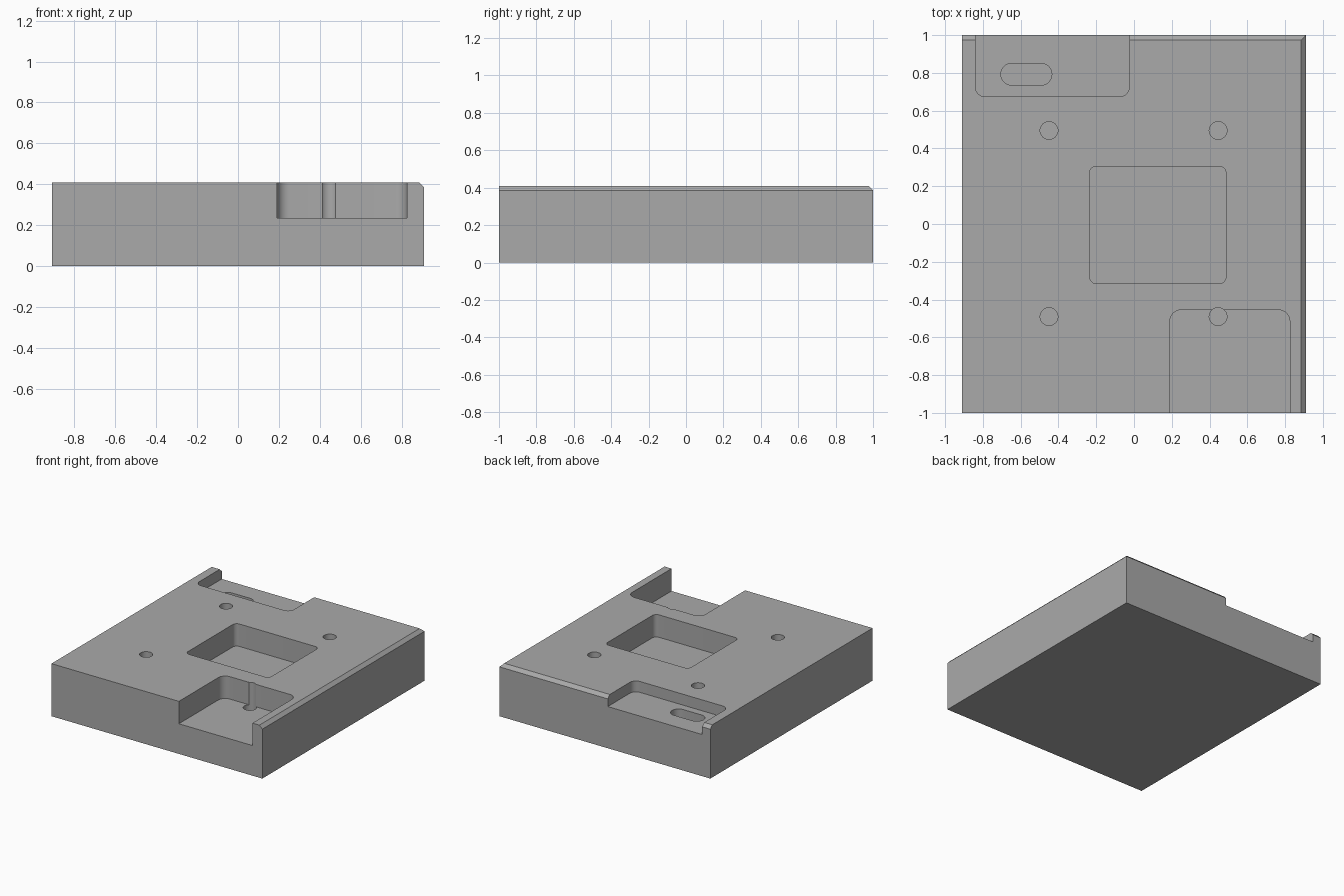
import bpy, bmesh, math

cube = bpy.data.objects.get("Cube")
if cube:
    bpy.data.objects.remove(cube, do_unlink=True)

W, D, H = 0.91, 1.0, 0.41          # half width, half depth, height
GREY = (0.4, 0.4, 0.4, 1)

mat = bpy.data.materials.new("plain grey")
mat.use_nodes = True
mat.diffuse_color = GREY
mat.node_tree.nodes["Principled BSDF"].inputs["Base Color"].default_value = GREY


def add_object(name, bm):
    bmesh.ops.recalc_face_normals(bm, faces=bm.faces[:])
    mesh = bpy.data.meshes.new(name)
    bm.to_mesh(mesh)
    bm.free()
    mesh.materials.append(mat)
    obj = bpy.data.objects.new(name, mesh)
    bpy.context.collection.objects.link(obj)
    return obj


def rounded_cutter(name, x0, x1, y0, y1, floor, radius, steps=8):
    """Upright prism with rounded corners, from the floor to above the block."""
    bm = bmesh.new()
    corners = [(x1 - radius, y1 - radius), (x0 + radius, y1 - radius),
               (x0 + radius, y0 + radius), (x1 - radius, y0 + radius)]
    ring = []
    for quarter, (cx, cy) in enumerate(corners):
        for i in range(steps + 1):
            a = (quarter + i / steps) * math.pi / 2
            ring.append(bm.verts.new((cx + radius * math.cos(a),
                                      cy + radius * math.sin(a), floor)))
    bmesh.ops.remove_doubles(bm, verts=bm.verts[:], dist=0.0005)
    face = bm.faces.new([v for v in ring if v.is_valid])
    top = bmesh.ops.extrude_face_region(bm, geom=[face])["geom"]
    bmesh.ops.translate(bm, vec=(0, 0, H + 0.1 - floor),
                        verts=[v for v in top if isinstance(v, bmesh.types.BMVert)])
    return add_object(name, bm)


# Block with the right and back top edges chamfered
bm = bmesh.new()
bmesh.ops.create_cube(bm, size=2)
for v in bm.verts:
    v.co = (v.co.x * W, v.co.y * D, (v.co.z + 1) * H / 2)
edges = [e for e in bm.edges if all(v.co.z > 0.1 for v in e.verts)
         and (all(v.co.x > 0 for v in e.verts) or all(v.co.y > 0 for v in e.verts))]
bmesh.ops.bevel(bm, geom=edges, offset=0.025, segments=1, affect='EDGES')
block = add_object("fixture_block", bm)

# Pockets: two open to an edge, one closed in the middle, and a slot
cutters = [
    rounded_cutter("front_pocket_cutter", 0.19, 0.825, -1.2, -0.455, 0.235, 0.06),
    rounded_cutter("back_pocket_cutter", -0.84, -0.025, 0.675, 1.2, 0.325, 0.05),
    rounded_cutter("centre_pocket_cutter", -0.235, 0.487, -0.315, 0.305, 0.235, 0.035),
    rounded_cutter("slot_cutter", -0.705, -0.435, 0.735, 0.85, 0.235, 0.057),
]

# Four round holes
R = 0.047
for x in (-0.45, 0.445):
    for y in (-0.49, 0.495):
        cutters.append(rounded_cutter("hole_cutter", x - R, x + R, y - R, y + R, 0.12, R))

for cutter in cutters:
    mod = block.modifiers.new(cutter.name, 'BOOLEAN')
    mod.operation = 'DIFFERENCE'
    mod.solver = 'EXACT'
    mod.object = cutter
    cutter.hide_render = True

# Apply the cuts, then discard the cutters
bpy.context.view_layer.objects.active = block
block.select_set(True)
for mod in list(block.modifiers):
    bpy.ops.object.modifier_apply(modifier=mod.name)
for cutter in cutters:
    bpy.data.objects.remove(cutter, do_unlink=True)
bpy.ops.object.shade_smooth_by_angle(angle=math.radians(30))
